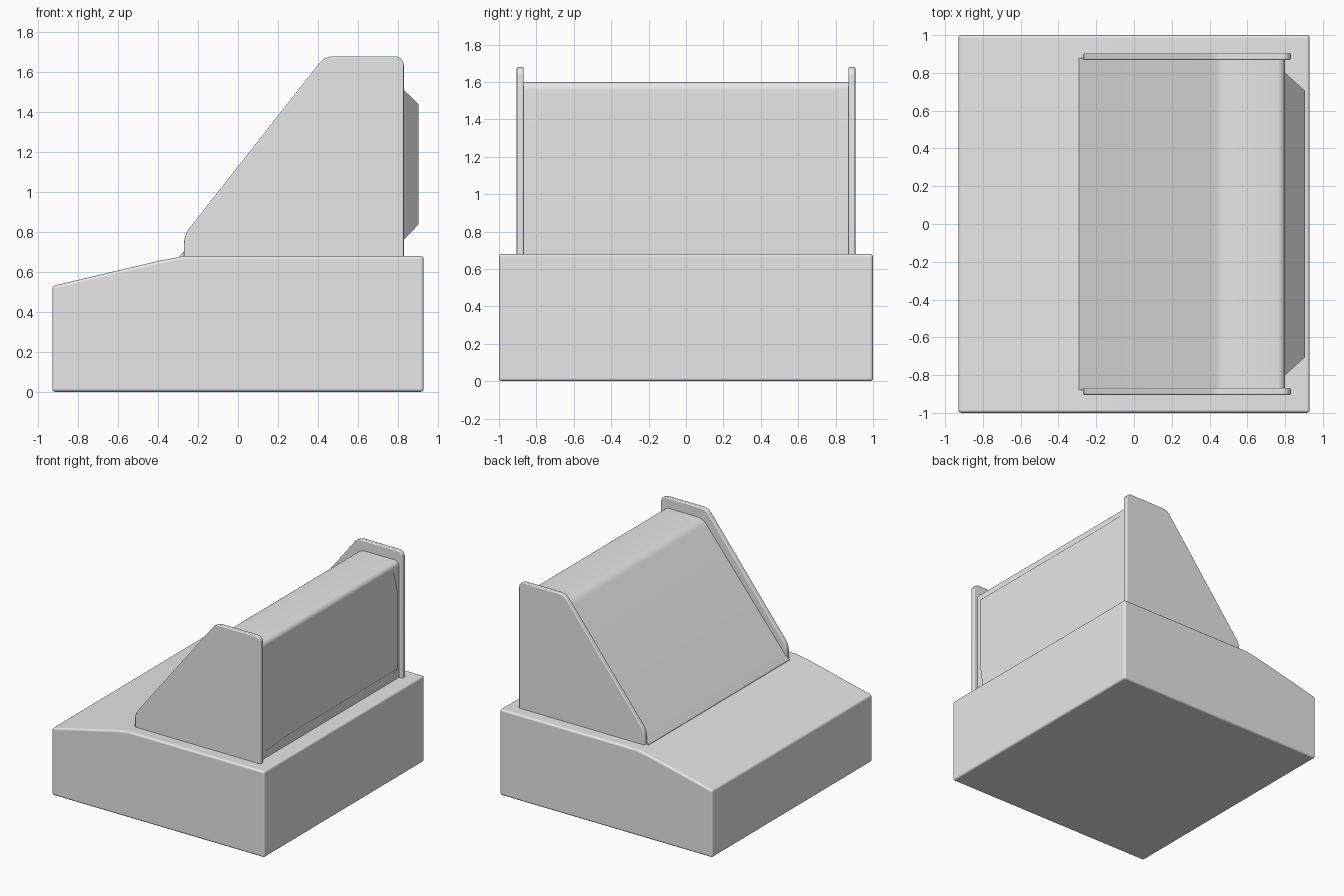
import bpy, bmesh, math
from mathutils import Vector

if "Cube" in bpy.data.objects:
    bpy.data.objects.remove(bpy.data.objects["Cube"])

grey = bpy.data.materials.new("plain grey")
grey.diffuse_color = (0.8, 0.8, 0.8, 1)
grey.use_nodes = True
grey.node_tree.nodes["Principled BSDF"].inputs["Base Color"].default_value = grey.diffuse_color


def rounded(points, seg=6):
    """Replace each (x, z, radius) corner by an arc when radius > 0."""
    out, n = [], len(points)
    for i, (x, z, r) in enumerate(points):
        p = Vector((x, z))
        if r == 0:
            out.append(p)
            continue
        a = (Vector(points[i - 1][:2]) - p).normalized()
        b = (Vector(points[(i + 1) % n][:2]) - p).normalized()
        half = a.angle(b) / 2
        t = r / math.tan(half)
        c = p + (a + b).normalized() * (r / math.sin(half))
        s, e = p + a * t - c, p + b * t - c
        w = math.pi - 2 * half
        for k in range(seg + 1):
            f = k / seg
            out.append(c + (s * math.sin((1 - f) * w) + e * math.sin(f * w)) / math.sin(w))
    return out


def prism(name, profile, y0, y1, bevel=0):
    """Extrude an x-z profile along y."""
    bm = bmesh.new()
    face = bm.faces.new([bm.verts.new((p[0], y0, p[1])) for p in rounded(profile)])
    ext = bmesh.ops.extrude_face_region(bm, geom=[face], use_keep_orig=True)
    moved = [v for v in ext["geom"] if isinstance(v, bmesh.types.BMVert)]
    bmesh.ops.translate(bm, verts=moved, vec=(0, y1 - y0, 0))
    bmesh.ops.recalc_face_normals(bm, faces=bm.faces)
    return finish(name, bm, bevel)


def finish(name, bm, bevel=0):
    me = bpy.data.meshes.new(name)
    bm.to_mesh(me)
    bm.free()
    me.materials.append(grey)
    ob = bpy.data.objects.new(name, me)
    bpy.context.collection.objects.link(ob)
    bpy.ops.object.select_all(action='DESELECT')
    ob.select_set(True)
    bpy.context.view_layer.objects.active = ob
    if bevel:
        bpy.ops.object.shade_smooth()
        m = ob.modifiers.new("soft edges", 'BEVEL')
        m.width, m.segments, m.limit_method = bevel, 3, 'ANGLE'
        m.angle_limit = math.radians(35)
        m.harden_normals = True
    else:
        bpy.ops.object.shade_smooth_by_angle(angle=math.radians(35))
    return ob


# Base block with sloping front apron
prism("base", [(-0.93, 0, 0), (0.93, 0, 0), (0.93, 0.68, 0), (-0.27, 0.68, 0),
               (-0.40, 0.655, 0), (-0.93, 0.53, 0)], -1, 1, 0.016)

# Sloping body between the side panels
prism("sloped_body", [(-0.29, 0.66, 0), (0.80, 0.66, 0), (0.80, 1.60, 0.04),
                      (0.46, 1.60, 0.10), (-0.29, 0.68, 0)], -0.88, 0.88)

# Side panels standing proud of the body
side = [(-0.27, 0.66, 0), (0.83, 0.66, 0), (0.83, 1.68, 0.045),
        (0.435, 1.68, 0.09), (-0.27, 0.785, 0.12)]
for name, s in (("left_side_panel", -1), ("right_side_panel", 1)):
    prism(name, side, min(s * 0.868, s * 0.905), max(s * 0.868, s * 0.905), 0.008)

# Raised rear panel with chamfered rim
bm = bmesh.new()
rings = []
for x, y, z0, z1 in ((0.79, 0.81, 0.72, 1.55), (0.905, 0.705, 0.84, 1.44)):
    rings.append([bm.verts.new((x, a, b)) for a, b in
                  ((-y, z0), (y, z0), (y, z1), (-y, z1))])
for i in range(4):
    j = (i + 1) % 4
    bm.faces.new((rings[0][i], rings[0][j], rings[1][j], rings[1][i]))
bm.faces.new(rings[1])
rear = finish("rear_panel", bm)
rear.data.normals_split_custom_set_from_vertices([(1, 0, 0)] * len(rear.data.vertices))
